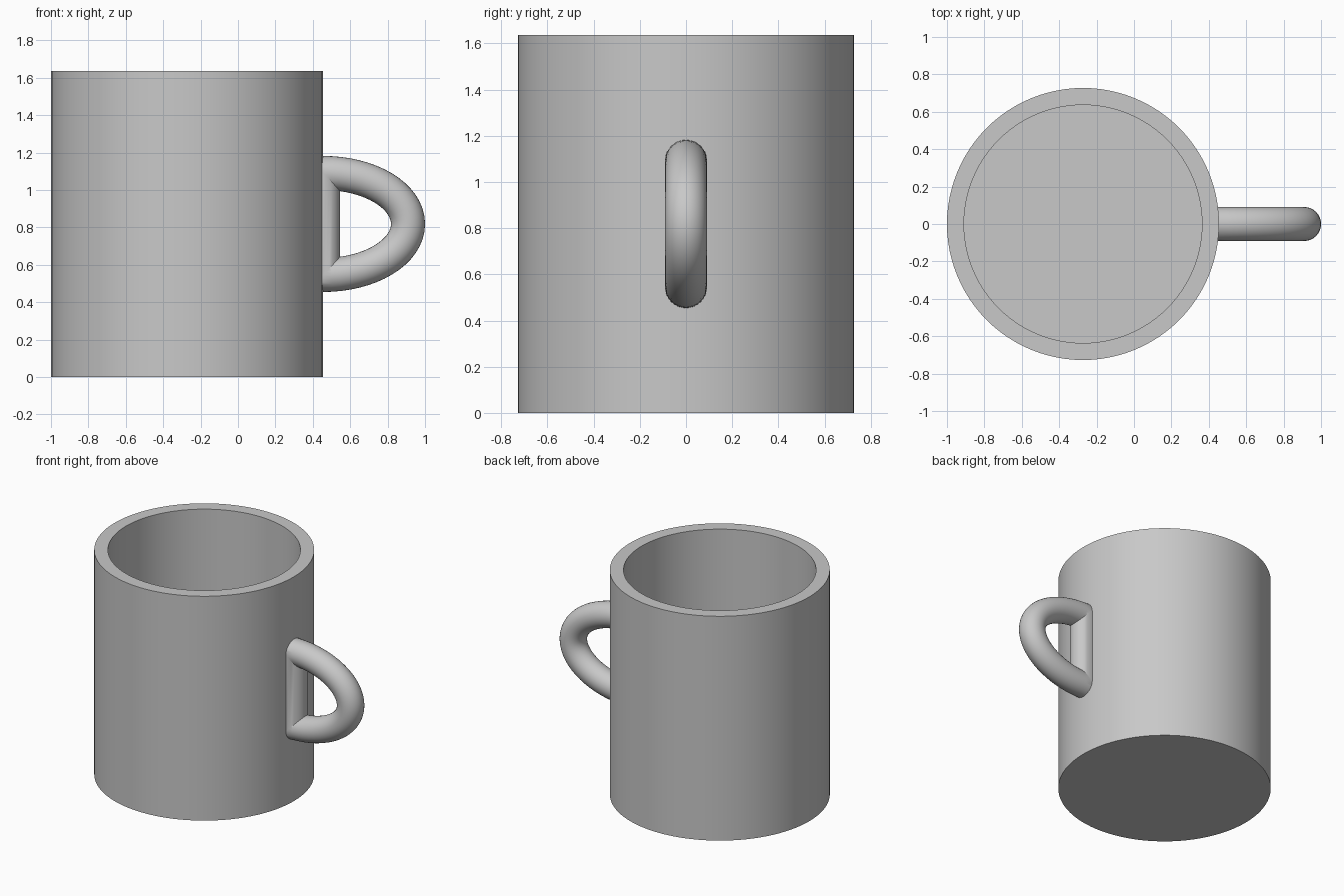
import bpy
import bmesh
from math import sin, cos, pi
from mathutils import Vector

cube = bpy.data.objects.get("Cube")
if cube:
    bpy.data.objects.remove(cube, do_unlink=True)

UNIT = 2 / 110
RADIUS, HEIGHT, WALL = 40 * UNIT, 90 * UNIT, 5 * UNIT
CENTRE_X = RADIUS - 1

grey = bpy.data.materials.new("plain grey")
grey.use_nodes = True
colour = (0.58, 0.58, 0.58, 1)
grey.diffuse_color = colour
grey.node_tree.nodes["Principled BSDF"].inputs["Base Color"].default_value = colour


def finish(bm, name):
    """Turn a bmesh into a smooth object with sharp edges kept."""
    bmesh.ops.recalc_face_normals(bm, faces=bm.faces)
    mesh = bpy.data.meshes.new(name)
    bm.to_mesh(mesh)
    bm.free()
    mesh.materials.append(grey)
    obj = bpy.data.objects.new(name, mesh)
    bpy.context.collection.objects.link(obj)
    bpy.ops.object.select_all(action="DESELECT")
    obj.select_set(True)
    bpy.context.view_layer.objects.active = obj
    bpy.ops.object.shade_smooth_by_angle()
    return obj


def bridge(bm, a, b):
    n = len(a)
    for i in range(n):
        j = (i + 1) % n
        bm.faces.new((a[i], a[j], b[j], b[i]))


# Mug body: outer wall, rim, inner wall, floor
SIDES = 96
bm = bmesh.new()
inner = RADIUS - WALL
profile = [(RADIUS, 0), (RADIUS, HEIGHT), (inner, HEIGHT), (inner, WALL)]
rings = [[bm.verts.new((r * cos(2 * pi * i / SIDES), r * sin(2 * pi * i / SIDES), z))
          for i in range(SIDES)] for r, z in profile]
for a, b in zip(rings, rings[1:]):
    bridge(bm, a, b)
bm.faces.new(rings[0])
bm.faces.new(rings[-1])
finish(bm, "mug_body").location.x = CENTRE_X

# Handle: round tube along a half ellipse, closed by a straight mitred bar
STEPS, TUBE_SIDES, TUBE = 32, 32, 5 * UNIT
wall_x = CENTRE_X + RADIUS
path = [Vector((wall_x + 25 * UNIT * cos(t), 0, HEIGHT / 2 + 15 * UNIT * sin(t)))
        for t in (pi * (k / STEPS - 0.5) for k in range(STEPS + 1))]
bm = bmesh.new()
rings = []
for k, p in enumerate(path):
    before = (p - path[k - 1]).normalized()
    after = (path[(k + 1) % len(path)] - p).normalized()
    tangent = (before + after).normalized()
    out = Vector((tangent.z, 0, -tangent.x)) / tangent.dot(after)
    ring = []
    for i in range(TUBE_SIDES):
        a = 2 * pi * i / TUBE_SIDES
        v = p + TUBE * (cos(a) * out + sin(a) * Vector((0, 1, 0)))
        # keep the hidden side of the bar within the mug wall
        v.x = max(v.x, wall_x - 0.8 * WALL)
        ring.append(bm.verts.new(v))
    rings.append(ring)
for k in range(len(rings)):
    bridge(bm, rings[k - 1], rings[k])
finish(bm, "handle")
